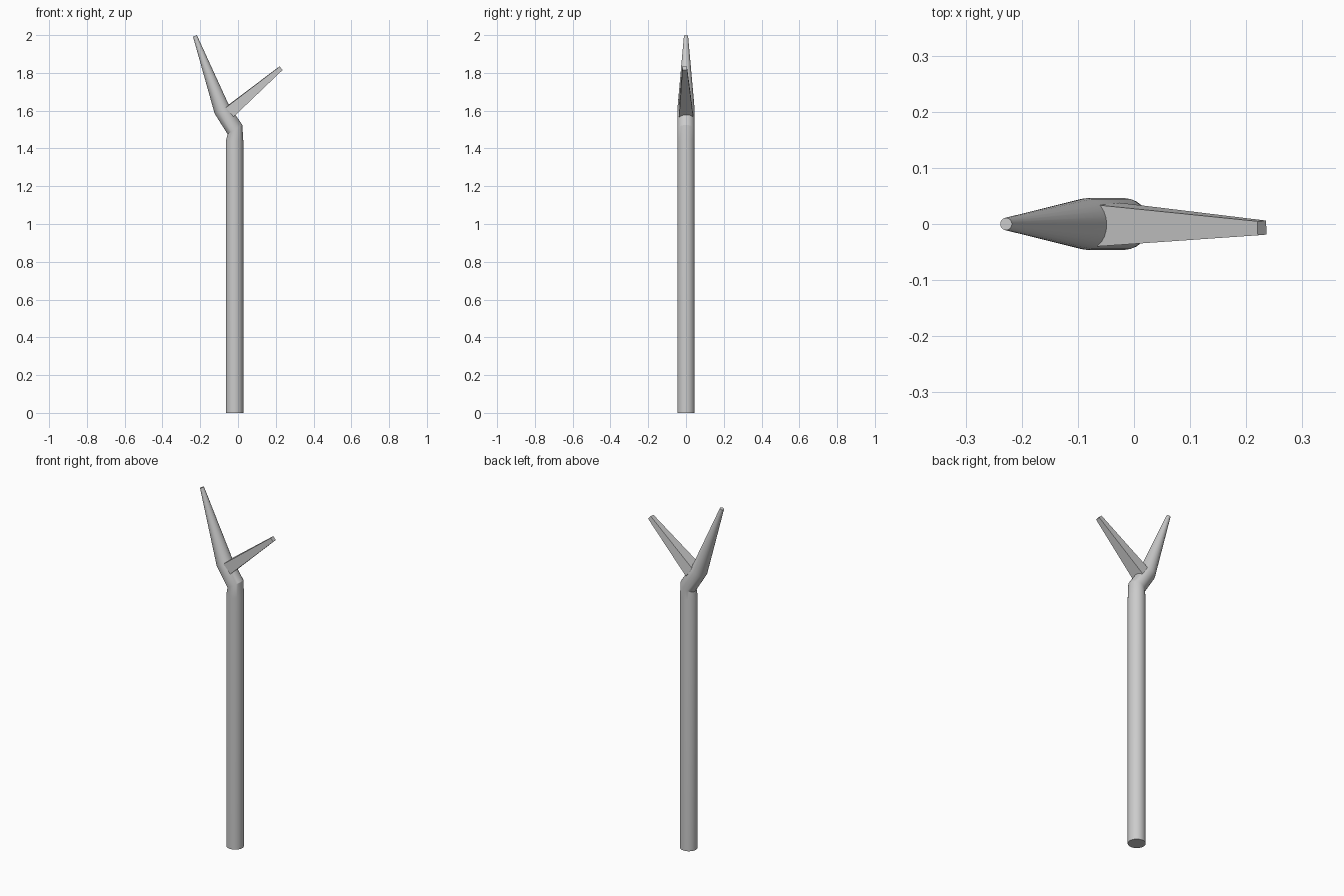
import bpy, bmesh, math
from mathutils import Vector, Matrix

if "Cube" in bpy.data.objects:
    bpy.data.objects.remove(bpy.data.objects["Cube"])


def loft(name, rings, sides, smooth):
    """Skin circles given as (centre, half-width in xz plane, half-width in y, lean, spin)."""
    bm = bmesh.new()
    loops = []
    for centre, rx, ry, lean, spin in rings:
        tilt = Matrix.Rotation(math.radians(lean), 3, 'Y')
        loop = []
        for i in range(sides):
            a = 2 * math.pi * i / sides + math.radians(spin)
            p = tilt @ Vector((rx * math.cos(a), ry * math.sin(a), 0))
            loop.append(bm.verts.new(p + Vector(centre)))
        loops.append(loop)
    for low, high in zip(loops, loops[1:]):
        for i in range(sides):
            j = (i + 1) % sides
            bm.faces.new((low[i], low[j], high[j], high[i]))
    bm.faces.new(loops[0][::-1])
    bm.faces.new(loops[-1])
    mesh = bpy.data.meshes.new(name)
    bm.to_mesh(mesh)
    bm.free()
    obj = bpy.data.objects.new(name, mesh)
    bpy.context.collection.objects.link(obj)
    if smooth:
        bpy.context.view_layer.objects.active = obj
        obj.select_set(True)
        bpy.ops.object.shade_smooth_by_angle(angle=math.radians(25))
        obj.select_set(False)
    return obj


# round pole, kinked near the top, then tapering into the tall prong
R = 0.046
loft("pole_and_tall_prong", [
    ((-0.018, 0, 0), R, R, 0, 0),
    ((-0.018, 0, 1.44), R, R, 0, 0),
    ((-0.016, 0, 1.50), R, R, -32, 0),
    ((-0.085, 0, 1.605), R * 0.95, R, -27, 0),
    ((-0.228, 0, 1.996), 0.011, 0.011, -20, 0),
], 24, True)

# square tapered side prong, rolled slightly about its axis
D = math.sqrt(2)
loft("side_prong", [
    ((-0.045, -0.001, 1.593), 0.032 * D, 0.037 * D, 49.5, 48),
    ((0.228, -0.007, 1.825), 0.012 * D, 0.0125 * D, 49.5, 48),
], 4, False)
